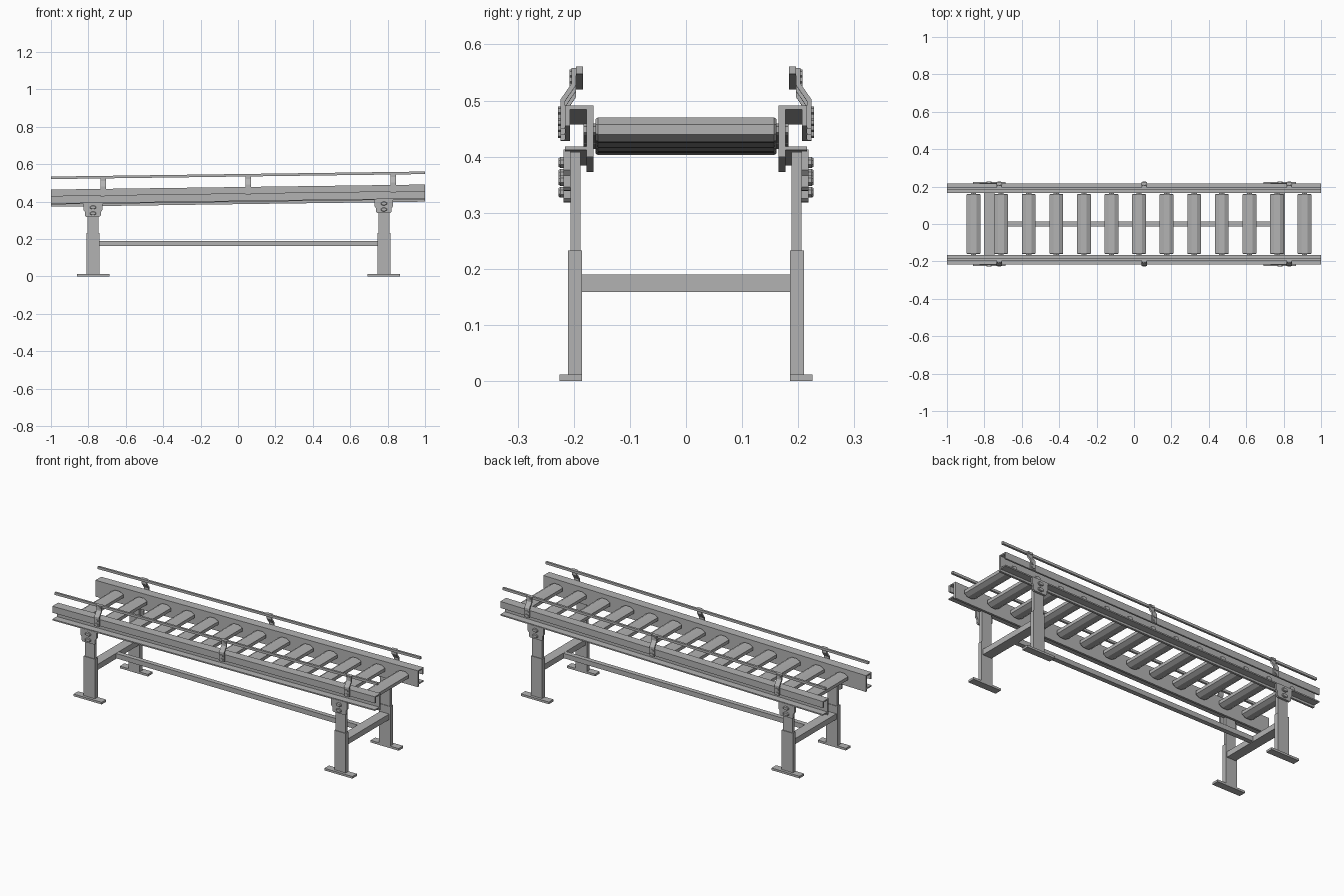
import bpy, bmesh, math

cube = bpy.data.objects.get("Cube")
if cube:
    bpy.data.objects.remove(cube, do_unlink=True)

# single painted-steel colour
steel = bpy.data.materials.new("steel_grey")
steel.use_nodes = True
colour = (0.45, 0.45, 0.45, 1)
steel.diffuse_color = colour
steel.node_tree.nodes["Principled BSDF"].inputs["Base Color"].default_value = colour

SLOPE = 0.0135  # the bed rises gently towards +x


def finish(name, bm, tilt=False):
    if tilt:
        for v in bm.verts:
            v.co.z += SLOPE * v.co.x
    bmesh.ops.recalc_face_normals(bm, faces=bm.faces)
    mesh = bpy.data.meshes.new(name)
    bm.to_mesh(mesh)
    bm.free()
    mesh.materials.append(steel)
    obj = bpy.data.objects.new(name, mesh)
    bpy.context.collection.objects.link(obj)
    return obj


def prism(bm, points, offset):
    """Extrude a closed outline by an offset vector."""
    face = bm.faces.new([bm.verts.new(p) for p in points])
    result = bmesh.ops.extrude_face_region(bm, geom=[face])
    moved = [g for g in result["geom"] if isinstance(g, bmesh.types.BMVert)]
    bmesh.ops.translate(bm, verts=moved, vec=offset)
    # keep the starting cap
    if not face.is_valid:
        bmesh.ops.holes_fill(bm, edges=bm.edges, sides=0)


def profile_x(name, outline, x0, x1, tilt=True):
    """Outline in (y, z), run along x."""
    bm = bmesh.new()
    prism(bm, [(x0, y, z) for y, z in outline], (x1 - x0, 0, 0))
    return finish(name, bm, tilt)


def box(name, x, y, z, tilt=False):
    outline = [(y[0], z[0]), (y[1], z[0]), (y[1], z[1]), (y[0], z[1])]
    return profile_x(name, outline, x[0], x[1], tilt)


def lathe_y(name, x, z, rx, rz, rings, sides=8):
    """Flattened round part along y; rings are (y, scale)."""
    bm = bmesh.new()
    loops = []
    for y, s in rings:
        loop = []
        for i in range(sides):
            a = math.tau * (i + 0.5) / sides
            k = s / math.cos(math.pi / sides)
            loop.append(bm.verts.new((x + rx * k * math.cos(a), y, z + rz * k * math.sin(a))))
        loops.append(loop)
    for a, b in zip(loops, loops[1:]):
        for i in range(sides):
            j = (i + 1) % sides
            bm.faces.new((a[i], a[j], b[j], b[i]))
    bm.faces.new(loops[0])
    bm.faces.new(loops[-1])
    return finish(name, bm, True)


# rollers and their axles
for i in range(13):
    x = -0.858 + 0.1475 * i
    lathe_y("roller", x, 0.436, 0.037, 0.0215,
            [(-0.161, 0.88), (-0.157, 1), (0.157, 1), (0.161, 0.88)])
    lathe_y("roller_axle", x, 0.436, 0.014, 0.009, [(-0.183, 1), (0.183, 1)], 6)

# channel section with a drooping top lip, open to the outside
channel = [(0.165, 0.386), (0.177, 0.386), (0.177, 0.398), (0.216, 0.398),
           (0.216, 0.405), (0.177, 0.405), (0.177, 0.471), (0.207, 0.471),
           (0.207, 0.441), (0.216, 0.441), (0.216, 0.4775), (0.165, 0.4775)]
# cranked arm that carries the guide rail
arm = [(0.216, 0.438), (0.224, 0.438), (0.224, 0.49), (0.204, 0.519),
       (0.204, 0.547), (0.196, 0.547), (0.196, 0.516), (0.216, 0.487)]

for s, side in ((1, "back"), (-1, "front")):
    profile_x(side + "_side_rail", [(s * y, z) for y, z in channel], -1, 1)
    box(side + "_guide_rail", (-1, 1), (s * 0.184, s * 0.196), (0.5335, 0.547), True)

    # guide rail arms with bolts
    for x in (-0.72, 0.055, 0.83):
        profile_x(side + "_guide_arm", [(s * y, z) for y, z in arm], x - 0.015, x + 0.015)
        for y, z in ((0.224, 0.45), (0.224, 0.471), (0.204, 0.537)):
            lathe_y("arm_bolt", x, z, 0.009, 0.006,
                    [(s * (y - 0.002), 1), (s * (y + 0.004), 1)], 6)

    # legs, feet and bolted mounts
    for x, end in ((-0.775, "right"), (0.78, "left")):
        name = side + "_" + end
        box(name + "_foot", (x - 0.087, x + 0.087), (s * 0.185, s * 0.225), (0, 0.012))
        box(name + "_lower_leg", (x - 0.035, x + 0.035), (s * 0.185, s * 0.21), (0.012, 0.233))
        box(name + "_upper_leg", (x - 0.03, x + 0.03), (s * 0.188, s * 0.206),
            (0.233, 0.398 + SLOPE * x))
        bm = bmesh.new()
        plate = [(-0.05, 0.402), (-0.05, 0.365), (-0.042, 0.355), (-0.042, 0.335),
                 (-0.036, 0.329)]
        plate += [(-px, z) for px, z in reversed(plate)]
        prism(bm, [(x + px, s * 0.206, z) for px, z in plate], (0, s * 0.012, 0))
        finish(name + "_leg_mount", bm, True)
        for z in (0.347, 0.379):
            lathe_y("mount_bolt", x, z, 0.016, 0.0095,
                    [(s * 0.216, 1), (s * 0.224, 1), (s * 0.227, 0.8)], 8)

# braces between the legs
for x, end in ((-0.775, "right"), (0.78, "left")):
    box(end + "_cross_brace", (x - 0.028, x + 0.028), (-0.186, 0.186), (0.159, 0.19))
box("long_brace", (-0.75, 0.755), (-0.013, 0.013), (0.162, 0.189))
